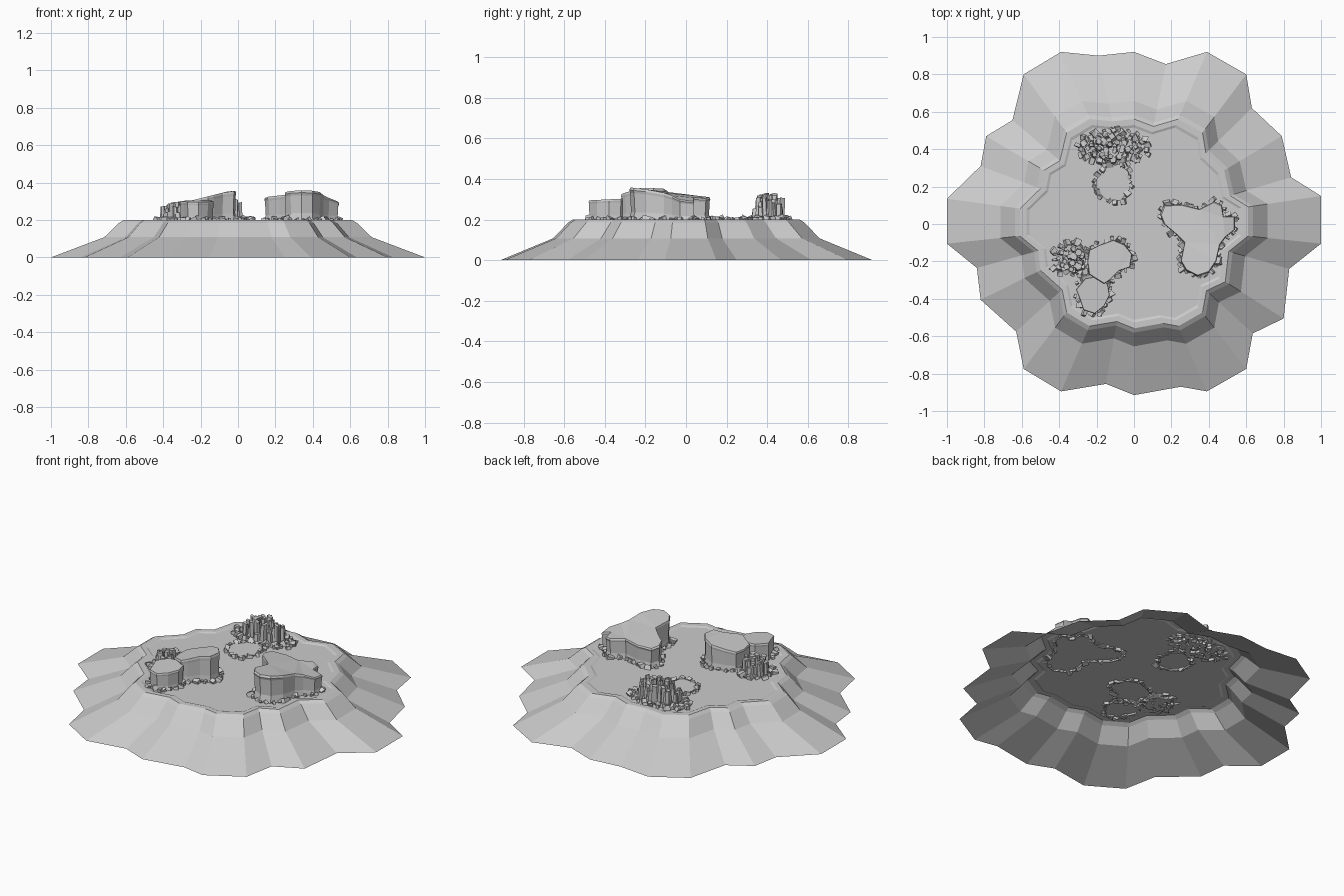
import bpy, bmesh, math, random
from mathutils import Vector, Matrix, Euler

random.seed(7)
if "Cube" in bpy.data.objects:
    bpy.data.objects.remove(bpy.data.objects["Cube"], do_unlink=True)

stone = bpy.data.materials.new("stone grey")
stone.use_nodes = True
stone.diffuse_color = (0.6, 0.6, 0.6, 1)
stone.node_tree.nodes["Principled BSDF"].inputs["Base Color"].default_value = (0.6, 0.6, 0.6, 1)

GROUND = 0.195


def finish(bm, name):
    bmesh.ops.recalc_face_normals(bm, faces=bm.faces)
    mesh = bpy.data.meshes.new(name)
    bm.to_mesh(mesh)
    bm.free()
    mesh.materials.append(stone)
    obj = bpy.data.objects.new(name, mesh)
    bpy.context.collection.objects.link(obj)
    return obj


def bridge(bm, low, high):
    for i in range(len(low)):
        j = (i + 1) % len(low)
        bm.faces.new((low[i], low[j], high[j], high[i]))


# Island: scalloped outline stepped inward, open underneath
shore = [(1, .15), (.84, .25), (.79, .47), (.63, .62), (.6, .8), (.39, .92), (.17, .855),
         (0, .92), (-.19, .9), (-.39, .92), (-.59, .8), (-.65, .555), (-.79, .47),
         (-.82, .31), (-1, .135), (-1, -.105), (-.84, -.235), (-.82, -.405), (-.63, -.575),
         (-.59, -.775), (-.39, -.895), (-.15, -.855), (0, -.915), (.25, -.87), (.39, -.895),
         (.6, -.775), (.635, -.585), (.8, -.505), (.83, -.24), (1, -.105)]
bm = bmesh.new()
rings = [[bm.verts.new((x * s, y * s, z)) for x, y in shore]
         for s, z in ((1, 0), (.715, .108), (.635, .185), (.61, .2), (.575, .2), (.56, GROUND))]
for low, high in zip(rings, rings[1:]):
    bridge(bm, low, high)
bm.faces.new(rings[-1])
island = finish(bm, "island")
# The ground sheet must face up
if island.data.polygons[-1].normal.z < 0:
    island.data.flip_normals()


def mesa(name, outline, height):
    """Cliff with a flared foot, a slight overhang and a sloping cap."""
    bm = bmesh.new()
    mid = sum((Vector(p) for p in outline), Vector((0, 0))) / len(outline)
    loops = []
    for s, t in ((1.02, 0), (.96, .3), (.98, .85), (1, .93), (.97, 1)):
        loop = []
        for p in outline:
            q = mid + (Vector(p) - mid) * s
            z = .185 + (height(*p) - .185) * t
            loop.append(bm.verts.new((q.x, q.y, z)))
        loops.append(loop)
    for low, high in zip(loops, loops[1:]):
        bridge(bm, low, high)
    cap = bm.faces.new(loops[-1])
    bmesh.ops.triangulate(bm, faces=[cap])
    return finish(bm, name)


def add_block(bm, x, y, size, z):
    """Small tumbled boulder."""
    turn = Euler([random.uniform(-.5, .5), random.uniform(-.5, .5), random.uniform(0, 3)])
    scale = [size * random.uniform(.7, 1.2) for _ in range(3)]
    m = Matrix.LocRotScale(Vector((x, y, z)), turn, Vector(scale))
    made = bmesh.ops.create_cube(bm, size=1, matrix=m)["verts"]
    for v in made:
        v.co += Vector([random.uniform(-.12, .12) * size for _ in range(3)])


def add_column(bm, x, y, radius, top):
    """Upright prism with a slanted top and a slight lean."""
    made = bmesh.ops.create_cone(
        bm, cap_ends=True, segments=random.choice((4, 5, 6)), radius1=radius,
        radius2=radius * .85, depth=top - .18,
        matrix=Matrix.LocRotScale(Vector((x, y, (top + .18) / 2)),
                                  Euler((0, 0, random.uniform(0, 3))), None))["verts"]
    lean = Vector([random.uniform(-.01, .01) for _ in range(2)] + [0])
    slope = random.uniform(-.5, .5)
    for v in made:
        if v.co.z > top - .001:
            v.co += lean + Vector((0, 0, slope * (v.co.x - x)))


def rubble(name, outline, step=.036):
    """Boulders strung along the foot of an outline."""
    bm = bmesh.new()
    for i, p in enumerate(outline):
        a, b = Vector(p), Vector(outline[(i + 1) % len(outline)])
        count = max(1, round((b - a).length / step))
        out = Vector(((b - a).y, -(b - a).x)).normalized()
        for k in range(count):
            q = a.lerp(b, (k + random.random() * .6) / count) + out * random.uniform(0, .018)
            add_block(bm, q.x, q.y, random.uniform(.016, .034), .2)
    return finish(bm, name)


def cluster(name, cx, cy, rx, ry, columns, blocks, peak):
    """Columns rising to a peak in the middle, with loose blocks around."""
    bm = bmesh.new()
    for i in range(columns + blocks):
        a = i * 2.4
        r = math.sqrt((i + .5) / (columns + blocks))
        x = cx + rx * r * math.cos(a) + random.uniform(-.01, .01)
        y = cy + ry * r * math.sin(a) + random.uniform(-.01, .01)
        if i < columns:
            top = peak - (peak - .23) * r * random.uniform(.4, 1.3)
            add_column(bm, x, y, random.uniform(.013, .024), top)
        else:
            add_block(bm, x, y, random.uniform(.018, .036), .202)
    return finish(bm, name)


# Right mesa: three lobes, highest at its front tip
right_outline = [(.14, .05), (.16, 0), (.22, -.05), (.27, -.1), (.25, -.2), (.28, -.25),
                 (.34, -.28), (.4, -.26), (.44, -.2), (.46, -.11), (.49, -.07), (.54, -.03),
                 (.54, .04), (.48, .04), (.47, .1), (.43, .12), (.35, .08), (.25, .105), (.16, .1)]
mesa("right_mesa", right_outline,
     lambda x, y: .325 - .12 * y - .3 * max(0, x - .44))
rubble("right_mesa_rubble", right_outline)

# Left mesas: a tall back lobe and a lower front lobe
tall_outline = [(-.24, -.27), (-.16, -.32), (-.13, -.3), (-.08, -.25), (-.02, -.23),
                (-.01, -.16), (-.05, -.11), (-.11, -.085), (-.18, -.11), (-.24, -.14), (-.25, -.2)]
mesa("left_tall_mesa", tall_outline, lambda x, y: min(.355, .365 + .24 * x))
rubble("left_tall_rubble", tall_outline)
low_outline = [(-.31, -.35), (-.29, -.4), (-.27, -.46), (-.21, -.48), (-.16, -.44),
               (-.13, -.38), (-.14, -.32), (-.2, -.28), (-.26, -.29)]
mesa("left_low_mesa", low_outline, lambda x, y: .3 + .05 * (y + .38))
rubble("left_low_rubble", low_outline)
cluster("left_columns", -.335, -.19, .1, .1, 24, 24, .305)

# Back outcrop: low pad ringed with boulders, column cluster behind
pad_outline = [(-.2, .18), (-.15, .13), (-.07, .125), (-.02, .19), (-.03, .28),
               (-.08, .32), (-.15, .3), (-.2, .24)]
mesa("back_pad", pad_outline, lambda x, y: .206)
rubble("back_pad_rubble", pad_outline)
cluster("back_columns", -.11, .41, .2, .1, 38, 50, .335)
